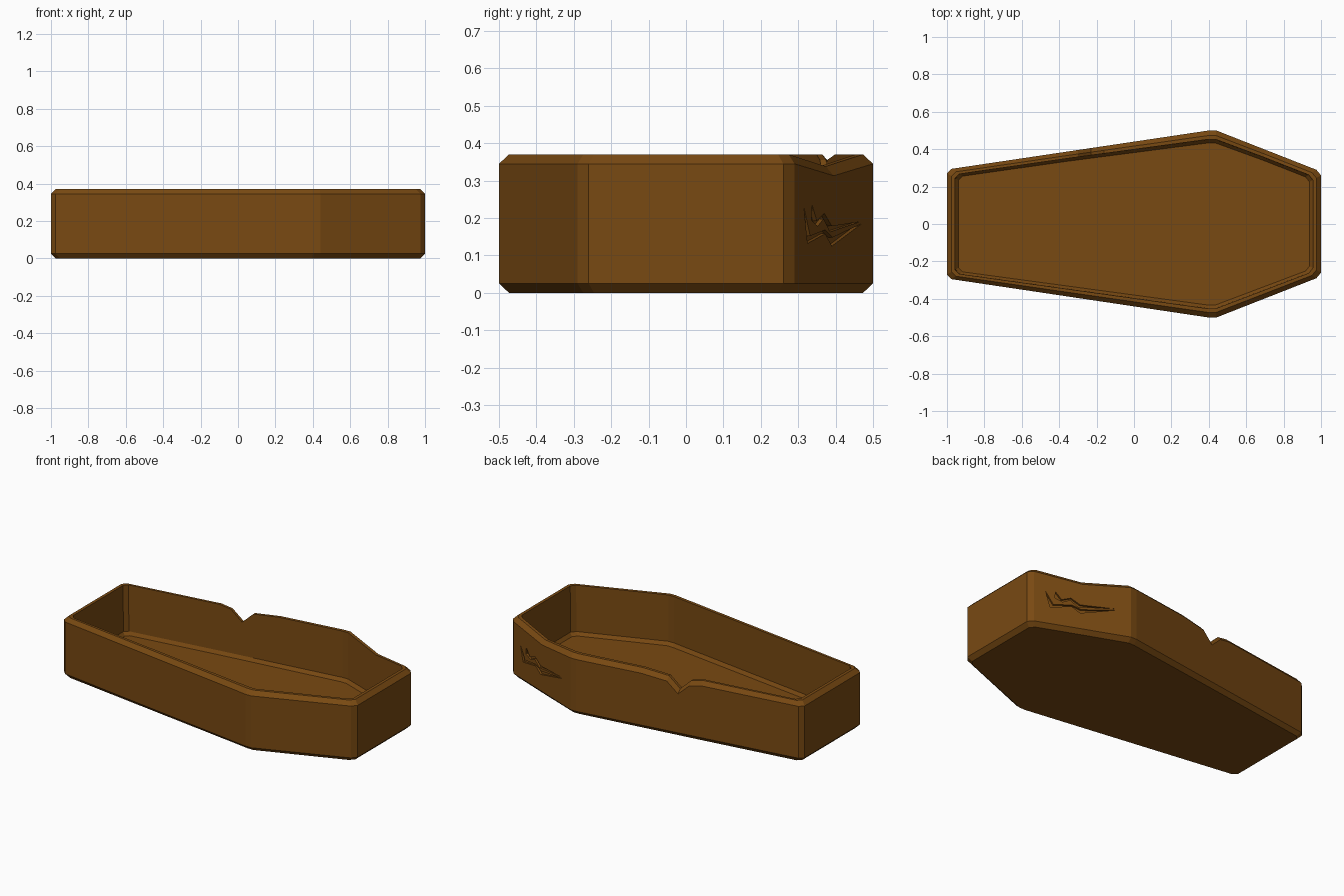
import bpy, bmesh
from mathutils import Vector

if "Cube" in bpy.data.objects:
    bpy.data.objects.remove(bpy.data.objects["Cube"])

wood = bpy.data.materials.new("brown_wood")
wood.diffuse_color = (0.19, 0.067, 0.006, 1)
wood.use_nodes = True
wood.node_tree.nodes["Principled BSDF"].inputs["Base Color"].default_value = wood.diffuse_color


def make_object(name, bm):
    bmesh.ops.recalc_face_normals(bm, faces=bm.faces[:])
    mesh = bpy.data.meshes.new(name)
    bm.to_mesh(mesh)
    bm.free()
    mesh.materials.append(wood)
    obj = bpy.data.objects.new(name, mesh)
    bpy.context.collection.objects.link(obj)
    return obj


# Outline, counter-clockwise: x, y, drop of the broken rim at that point
half = [(1.0, 0.26), (0.975, 0.29), (0.44, 0.5), (0.40, 0.5),
        (-0.975, 0.295), (-1.0, 0.27)]
front = [(x, -y, 0) for x, y in reversed(half)]
a, b = Vector(half[3]), Vector(half[4])


def on_back_wall(x, drop):
    p = a.lerp(b, (x - a.x) / (b.x - a.x))
    return (p.x, p.y, drop)


notch = [on_back_wall(x, d) for x, d in
         [(0.0, 0), (-0.16, 0.015), (-0.23, 0.08), (-0.30, 0.015), (-0.37, 0)]]
back = [(x, y, 0) for x, y in half]
sag = [(0.7075, 0.395, 0.032)]
outline = front + back[:2] + sag + back[2:4] + notch + back[4:]

# Coffin box: rings from the underside, up the outside, over the rim, to the floor
profile = [(0.025, 0.0), (0.0, 0.025), (0.0, 0.345), (0.025, 0.37),
           (0.044, 0.37), (0.046, 0.085), (0.062, 0.065)]
bm = bmesh.new()
rings = []
for d, z in profile:
    rings.append([bm.verts.new((x * (1 - d * x * x), y * (1 - 2.15 * d),
                                z - (drop if z > 0.3 else 0)))
                  for x, y, drop in outline])
n = len(outline)
for lower, upper in zip(rings, rings[1:]):
    for i in range(n):
        j = (i + 1) % n
        bm.faces.new((lower[i], lower[j], upper[j], upper[i]))
bm.faces.new(rings[0][::-1])
bm.faces.new(rings[-1])
box = make_object("coffin_box", bm)

# Splintered cracks carved in the short back-right wall, drawn as (y, z)
cracks = [
    [(0.315, 0.23), (0.325, 0.132), (0.372, 0.158), (0.39, 0.125),
     (0.47, 0.185), (0.392, 0.148), (0.372, 0.168), (0.332, 0.152)],
    [(0.337, 0.235), (0.335, 0.195), (0.352, 0.178), (0.368, 0.198),
     (0.385, 0.163), (0.465, 0.19), (0.39, 0.178), (0.37, 0.212), (0.35, 0.192)],
]
p0, p1 = Vector((0.44, 0.5, 0)), Vector((0.975, 0.29, 0))
out = Vector((0.21, 0.535, 0)).normalized()
bm = bmesh.new()
for crack in cracks:
    pts = []
    for y, z in crack:
        p = p0.lerp(p1, (0.5 - y) / 0.21)
        pts.append(Vector((p.x, p.y, z)))
    inner = [bm.verts.new(p - out * 0.012) for p in pts]
    outer = [bm.verts.new(p + out * 0.03) for p in pts]
    bm.faces.new(inner)
    bm.faces.new(outer[::-1])
    for i in range(len(pts)):
        j = (i + 1) % len(pts)
        bm.faces.new((inner[i], outer[i], outer[j], inner[j]))
cutter = make_object("crack_cutter", bm)
cutter.hide_render = True
cutter.display_type = 'WIRE'

mod = box.modifiers.new("cracks", 'BOOLEAN')
mod.operation = 'DIFFERENCE'
mod.solver = 'EXACT'
mod.object = cutter
